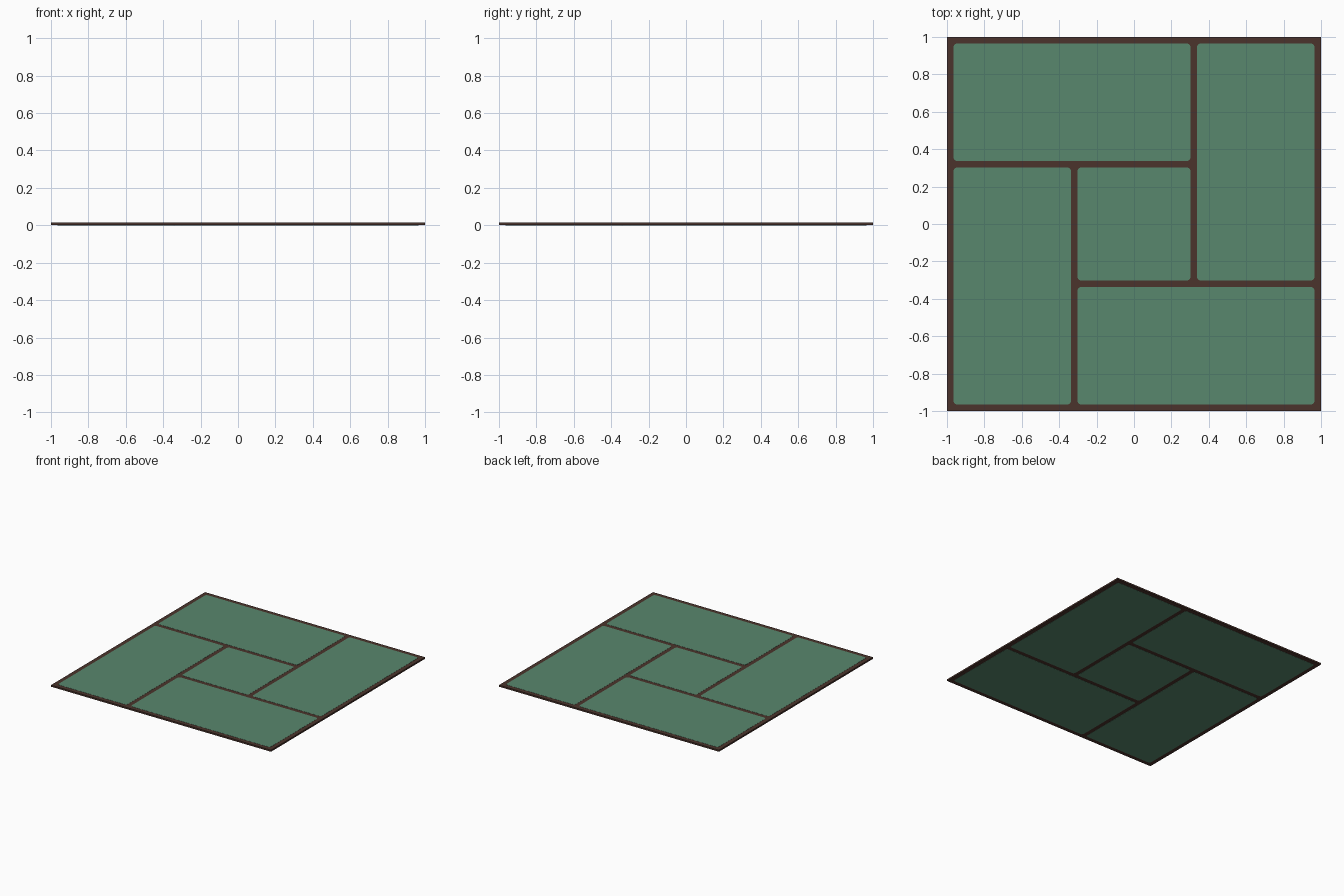
import bpy, bmesh, math

if "Cube" in bpy.data.objects:
    bpy.data.objects.remove(bpy.data.objects["Cube"])

T = 0.015


def mat(name, c):
    m = bpy.data.materials.new(name)
    m.diffuse_color = (*c, 1)
    m.use_nodes = True
    m.node_tree.nodes["Principled BSDF"].inputs["Base Color"].default_value = m.diffuse_color
    return m


brown = mat("dark brown", (0.07, 0.034, 0.025))
green = mat("muted green", (0.098, 0.242, 0.155))


def add(name, bm, m):
    me = bpy.data.meshes.new(name)
    bm.normal_update()
    bm.to_mesh(me)
    bm.free()
    me.materials.append(m)
    o = bpy.data.objects.new(name, me)
    bpy.context.collection.objects.link(o)
    return o


def slab(name, x0, x1, y0, y1, z0, z1, m, r=0.0):
    # box with optionally rounded vertical corners
    bm = bmesh.new()
    bmesh.ops.create_cube(bm, size=1)
    for v in bm.verts:
        v.co = (x0 if v.co.x < 0 else x1, y0 if v.co.y < 0 else y1, z0 if v.co.z < 0 else z1)
    if r:
        ed = [e for e in bm.edges if abs(e.verts[0].co.z - e.verts[1].co.z) > 1e-4]
        bmesh.ops.bevel(bm, geom=ed, offset=r, segments=3, profile=0.5, affect='EDGES')
    return add(name, bm, m)


# pinwheel of four long mats around a square centre mat
A, B, C = 0.302, 0.337, 0.965
slab("backing", -1, 1, -1, 1, 0.001, T - 0.001, brown)
slab("mat_centre", -A, A, -A, A, 0, T, green, 0.018)
slab("mat_back", -C, A, B, C, 0, T, green, 0.018)
slab("mat_front", -A, C, -C, -B, 0, T, green, 0.018)
slab("mat_right", B, C, -A, C, 0, T, green, 0.018)
slab("mat_left", -C, -B, -C, A, 0, T, green, 0.018)
